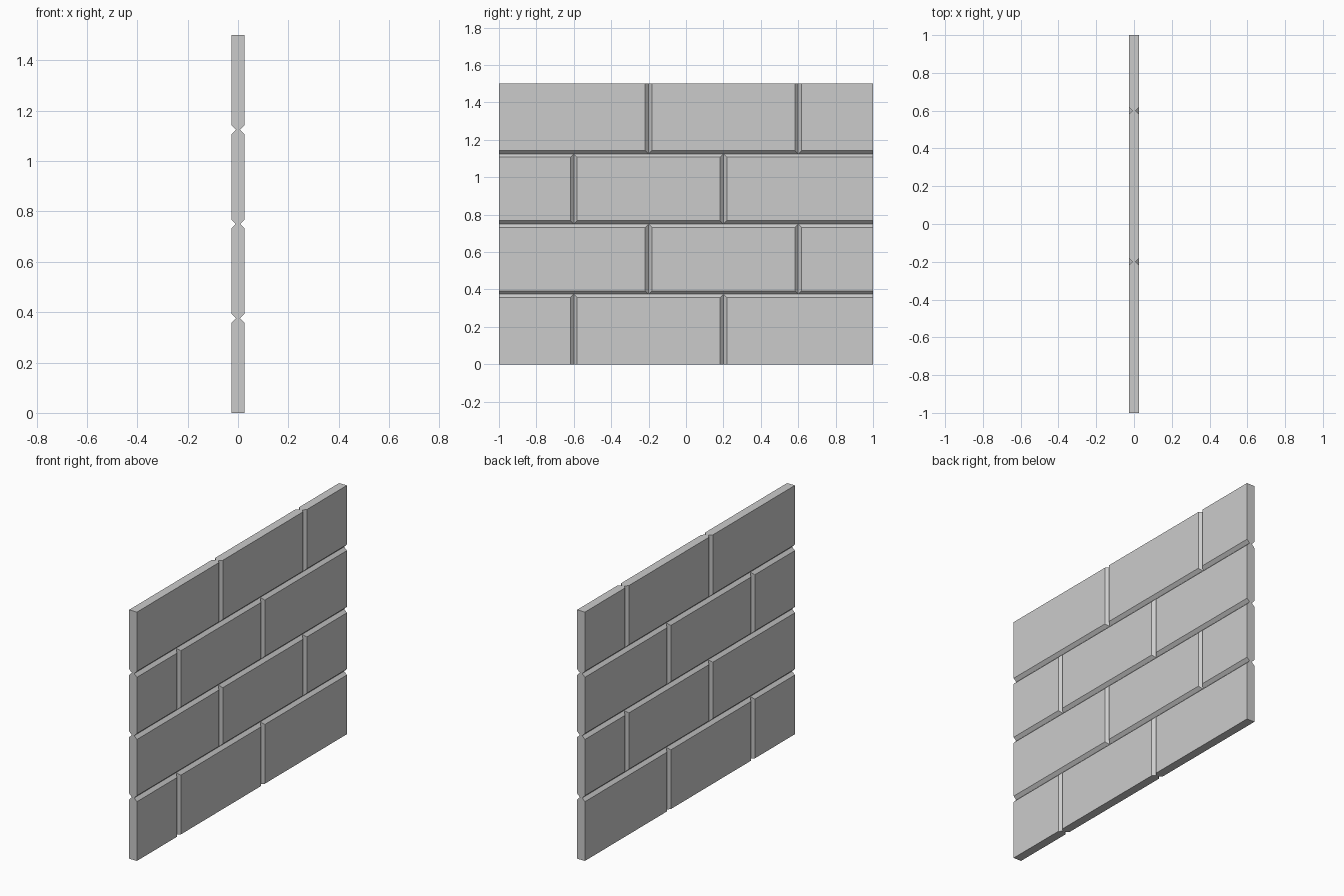
import bpy, bmesh

if "Cube" in bpy.data.objects:
    bpy.data.objects.remove(bpy.data.objects["Cube"])

W, H, ROWS = 1.0, 1.5, 4            # half length, height, brick courses
T, CORE, C = 0.026, 0.008, 0.018    # half thickness, half core at groove, chamfer
JOINTS = [(-0.6, 0.2), (-0.2, 0.6)]  # vertical joints of even / odd courses

bm = bmesh.new()


def face(points):
    bm.faces.new([bm.verts.new(p) for p in points])


def add_brick(y0, y1, z0, z1, splits):
    """Brick chamfered on both faces along every edge that meets a neighbour."""
    iy0 = y0 if y0 == -W else y0 + C
    iy1 = y1 if y1 == W else y1 - C
    iz0 = z0 if z0 == 0 else z0 + C
    iz1 = z1 if z1 == H else z1 - C
    inner = [(iy0, iz0), (iy1, iz0), (iy1, iz1), (iy0, iz1)]
    outer = [(y0, z0), (y1, z0), (y1, z1), (y0, z1)]
    edge_of_wall = [z0 == 0, y1 == W, z1 == H, y0 == -W]
    for i in range(4):
        j = (i + 1) % 4
        # extra points where the joints of the next course meet this edge
        mids = []
        if i in (0, 2) and not edge_of_wall[i]:
            mids = [(y, outer[i][1]) for y in splits if y0 < y < y1]
            mids.sort(reverse=(i == 0))
        for s in (-1, 1):
            face([(s * T, *inner[i]), (s * T, *inner[j])]
                 + [(s * CORE, *p) for p in [outer[j]] + mids + [outer[i]]])
        if edge_of_wall[i]:
            face([(-CORE, *outer[i]), (-CORE, *outer[j]),
                  (CORE, *outer[j]), (CORE, *outer[i])])
    for s in (-1, 1):
        face([(s * T, *p) for p in inner])


# courses of bricks in running bond
step = H / ROWS
for r in range(ROWS):
    ys = [-W, *JOINTS[r % 2], W]
    for a, b in zip(ys, ys[1:]):
        add_brick(a, b, r * step, (r + 1) * step, JOINTS[(r + 1) % 2])

# weld into one closed skin and merge the flat rim strips
bmesh.ops.remove_doubles(bm, verts=bm.verts[:], dist=1e-4)
bmesh.ops.recalc_face_normals(bm, faces=bm.faces[:])
bmesh.ops.dissolve_limit(bm, angle_limit=0.01, verts=bm.verts[:], edges=bm.edges[:])

mesh = bpy.data.meshes.new("brick_wall")
bm.to_mesh(mesh)
bm.free()
wall = bpy.data.objects.new("brick_wall", mesh)
bpy.context.collection.objects.link(wall)
